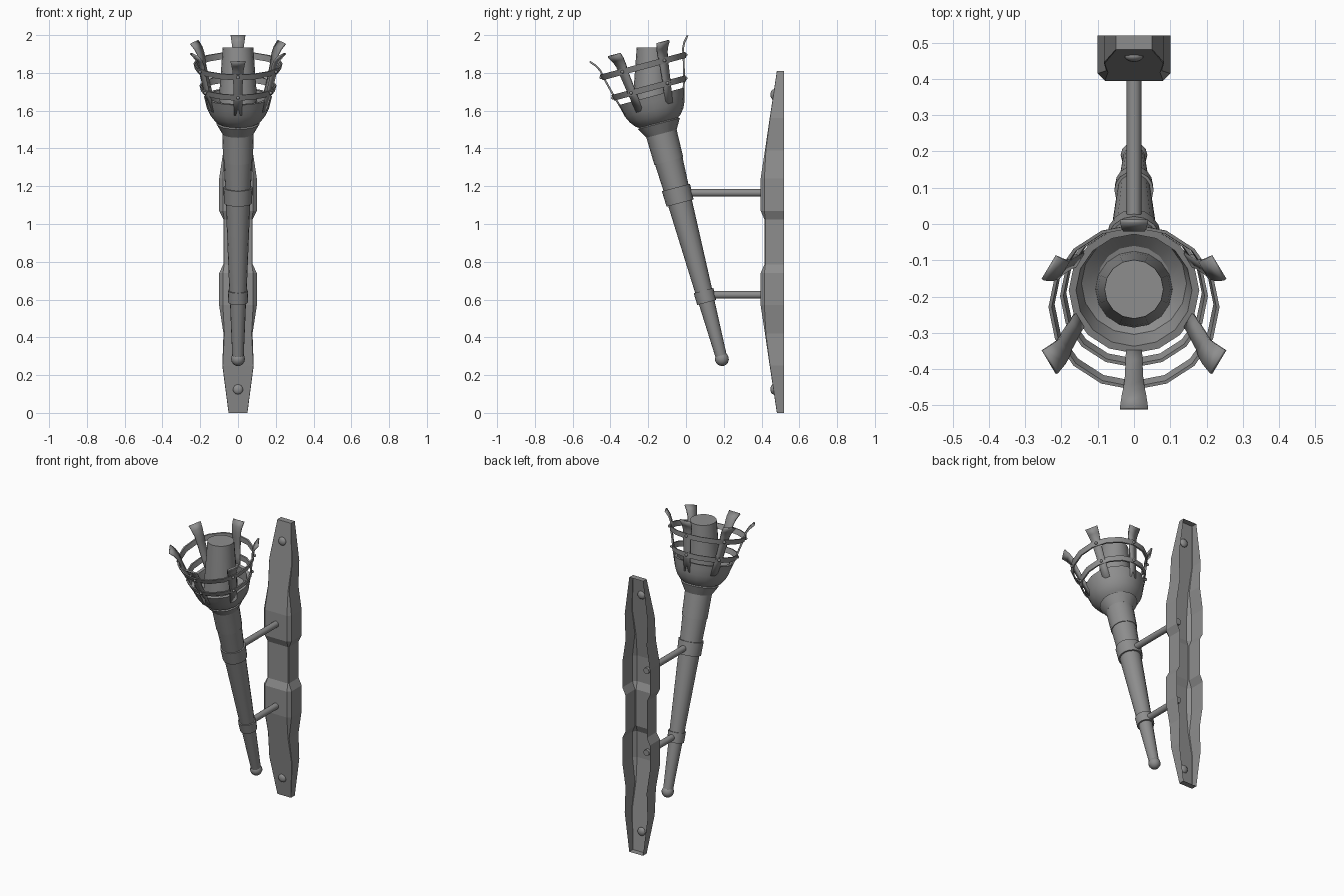
import bpy, bmesh, math
from mathutils import Matrix, Vector

if "Cube" in bpy.data.objects:
    bpy.data.objects.remove(bpy.data.objects["Cube"], do_unlink=True)

iron = bpy.data.materials.new("grey_iron")
iron.use_nodes = True
GREY = (0.27, 0.27, 0.27, 1)
iron.diffuse_color = GREY
iron.node_tree.nodes["Principled BSDF"].inputs["Base Color"].default_value = GREY

# Torch frame: local z runs up the leaning handle, local y towards the wall
TILT = Matrix.Translation((0, 0.19, 0.285)) @ Matrix.Rotation(math.radians(15), 4, 'X')
SIDES = 16


def finish(name, bm, matrix=Matrix(), smooth=True, fix_normals=True):
    if fix_normals:
        bmesh.ops.recalc_face_normals(bm, faces=bm.faces)
    mesh = bpy.data.meshes.new(name)
    bm.to_mesh(mesh)
    bm.free()
    mesh.materials.append(iron)
    ob = bpy.data.objects.new(name, mesh)
    bpy.context.collection.objects.link(ob)
    ob.matrix_world = matrix
    if smooth:
        bpy.ops.object.select_all(action='DESELECT')
        ob.select_set(True)
        bpy.context.view_layer.objects.active = ob
        bpy.ops.object.shade_smooth_by_angle(angle=math.radians(30))
    return ob


def lathe(name, profile, matrix=TILT, closed=False):
    """Spin (radius, height) points around local z."""
    bm = bmesh.new()
    rings = []
    for r, h in profile:
        rings.append([bm.verts.new((r * math.sin(a), r * math.cos(a), h))
                      for a in (2 * math.pi * i / SIDES for i in range(SIDES))])
    pairs = list(zip(rings, rings[1:]))
    if closed:
        pairs.append((rings[-1], rings[0]))
    for low, high in pairs:
        for i in range(SIDES):
            j = (i + 1) % SIDES
            bm.faces.new((low[i], low[j], high[j], high[i]))
    if not closed:
        bm.faces.new(rings[0])
        bm.faces.new(rings[-1])
    return finish(name, bm, matrix)


def ball(name, radius, matrix):
    bm = bmesh.new()
    bmesh.ops.create_uvsphere(bm, u_segments=12, v_segments=8, radius=radius)
    return finish(name, bm, matrix)


# Handle with collars
ball("handle_end_ball", 0.037, TILT)
lathe("lower_handle", [(0.03, 0.01), (0.043, 0.32)])
lathe("lower_collar", [(0.052, 0.31), (0.054, 0.375)])
lathe("middle_handle", [(0.046, 0.37), (0.065, 0.86)])
lathe("upper_collar", [(0.074, 0.855), (0.077, 0.94)])
lathe("upper_handle", [(0.068, 0.93), (0.076, 1.1)])
lathe("handle_neck", [(0.079, 1.085), (0.083, 1.24)])
lathe("neck_flange", [(0.083, 1.235), (0.115, 1.29), (0.1, 1.3)])

# Bowl with a thick rim and open inside
lathe("bowl", [(0.09, 1.285), (0.122, 1.305), (0.146, 1.335), (0.163, 1.37),
               (0.173, 1.41), (0.18, 1.44), (0.16, 1.44), (0.145, 1.37), (0.1, 1.34)])

# Upright burner core
lathe("burner_core", [(0.106, 1.58), (0.1, 1.68), (0.081, 1.935)],
      Matrix.Translation((0, -0.18, 0)))

# Basket hoops
for name, radius, height in (("lower_hoop", 0.2, 1.485), ("upper_hoop", 0.232, 1.605)):
    lathe(name, [(radius - 0.004, height - 0.016), (radius + 0.004, height + 0.016),
                 (radius - 0.005, height + 0.016), (radius - 0.013, height - 0.016)],
          closed=True)

# Flared basket strips with rivets: (radius, height, half width)
STRIP = [(0.158, 1.38, 0.022), (0.19, 1.485, 0.023), (0.219, 1.6, 0.026),
         (0.226, 1.64, 0.029), (0.242, 1.672, 0.034), (0.268, 1.702, 0.039)]
for k in range(6):
    turn = TILT @ Matrix.Rotation(k * math.pi / 3, 4, 'Z')
    bm = bmesh.new()
    rows = [(bm.verts.new((-w, r, h)), bm.verts.new((w, r, h))) for r, h, w in STRIP]
    for (a, b), (c, d) in zip(rows, rows[1:]):
        bm.faces.new((a, b, d, c))
    strip = finish(f"basket_strip_{k + 1}", bm, turn)
    solid = strip.modifiers.new("thickness", 'SOLIDIFY')
    solid.thickness = 0.01
    solid.offset = 0
    for label, r, h in (("lower", 0.2, 1.485), ("upper", 0.232, 1.605)):
        ball(f"{label}_rivet_{k + 1}", 0.009, turn @ Matrix.Translation((0, r, h)))

# Wall plate: open-backed shell, stations (height, half width, front y, chamfer)
BACK = 0.52
half = [(0, 0.05, 0.481, 0), (0.25, 0.083, 0.443, 0.002), (0.42, 0.077, 0.418, 0.005),
        (0.57, 0.1, 0.395, 0.02), (0.74, 0.1, 0.395, 0.02), (0.785, 0.078, 0.415, 0.005)]
stations = half + [(1.81 - z, w, y, c) for z, w, y, c in reversed(half)]
bm = bmesh.new()
sections = []
for z, w, y, c in stations:
    c = max(c, 0.001)
    side = [(w, BACK), (w, y + c), (w - c, y)]
    outline = side + [(-px, py) for px, py in reversed(side)]
    sections.append([bm.verts.new((px, py, z)) for px, py in outline])
for low, high in zip(sections, sections[1:]):
    for i in range(len(low) - 1):
        bm.faces.new((low[i], high[i], high[i + 1], low[i + 1]))
bm.faces.new(sections[0])
bm.faces.new(reversed(sections[-1]))
finish("wall_plate", bm, smooth=False)

# Plate screws
for label, z in (("lower", 0.125), ("upper", 1.685)):
    ball(f"{label}_screw", 0.027,
         Matrix.Translation((0, 0.463, z)) @ Matrix.Diagonal((1, 0.6, 1, 1)))

# Support bars from handle to plate
for label, y0, z in (("lower", 0.1, 0.625), ("upper", -0.03, 1.165)):
    lathe(f"{label}_support_bar", [(0.02, 0), (0.02, 0.415 - y0)],
          Matrix.Translation((0, y0, z)) @ Matrix.Rotation(-math.pi / 2, 4, 'X'))
